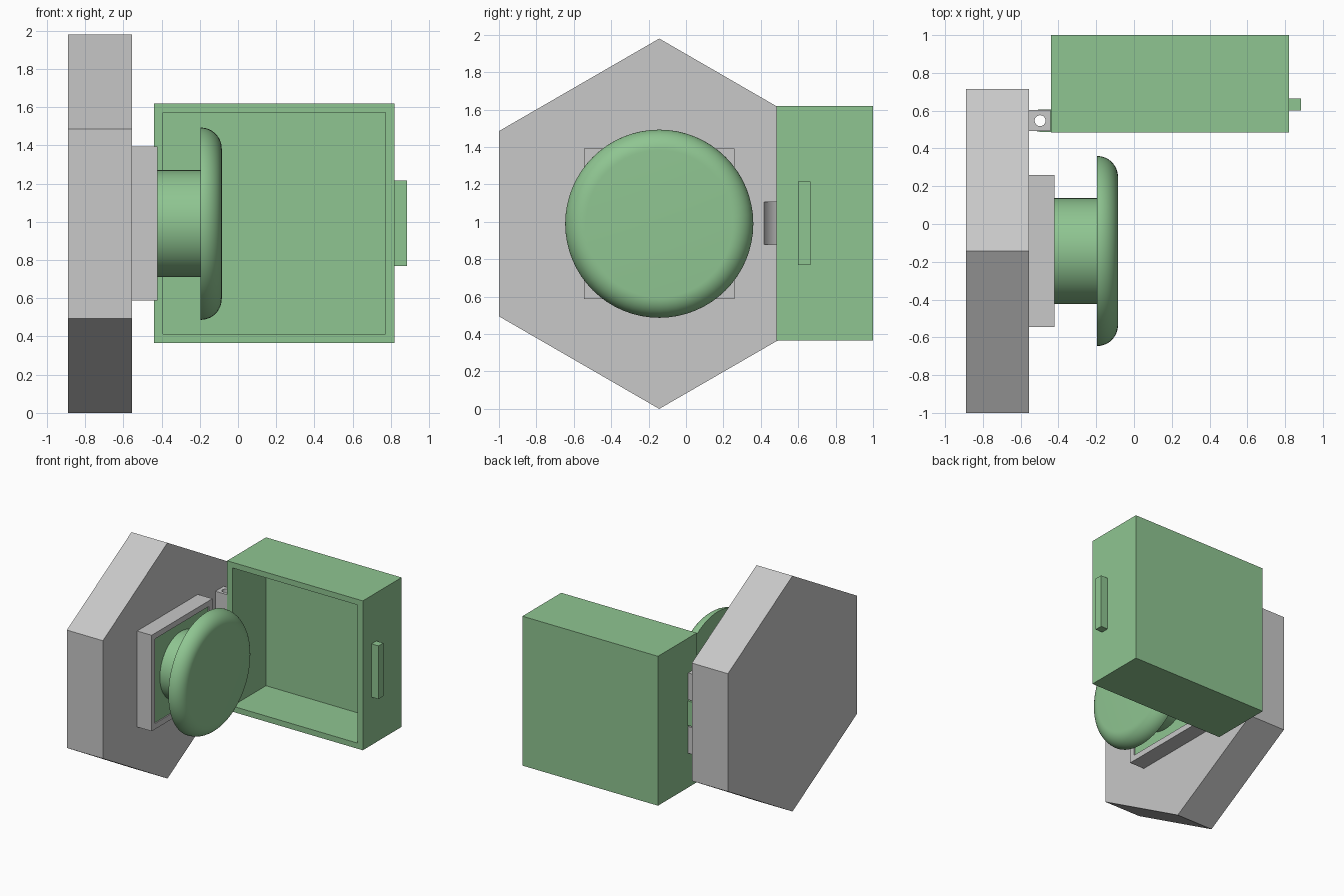
import bpy, bmesh, math
from mathutils import Vector, Matrix

if "Cube" in bpy.data.objects:
    bpy.data.objects.remove(bpy.data.objects["Cube"], do_unlink=True)


def material(name, rgb):
    m = bpy.data.materials.new(name)
    m.use_nodes = True
    m.diffuse_color = (*rgb, 1)
    m.node_tree.nodes["Principled BSDF"].inputs["Base Color"].default_value = (*rgb, 1)
    return m


GREY = material("light grey", (0.58, 0.58, 0.58))
GREEN = material("soft green", (0.275, 0.56, 0.285))
CY, CZ = -0.143, 0.99          # axis of the button and base
HX, HY = -0.497, 0.547         # hinge axis


def finish(bm, name, *mats):
    bmesh.ops.recalc_face_normals(bm, faces=bm.faces)
    me = bpy.data.meshes.new(name)
    bm.to_mesh(me)
    bm.free()
    ob = bpy.data.objects.new(name, me)
    bpy.context.collection.objects.link(ob)
    for m in mats:
        me.materials.append(m)
    return ob


def select(ob):
    bpy.ops.object.select_all(action='DESELECT')
    bpy.context.view_layer.objects.active = ob
    ob.select_set(True)


def smooth(ob):
    select(ob)
    bpy.ops.object.shade_smooth_by_angle(angle=math.radians(35))


def block(lo, hi):
    lo, hi = Vector(lo), Vector(hi)
    bm = bmesh.new()
    mat = Matrix.Translation((lo + hi) / 2) @ Matrix.Diagonal((*(hi - lo), 1))
    bmesh.ops.create_cube(bm, size=1, matrix=mat)
    return bm


def hollow(bm, direction, border, depth, floor_mat=0):
    """Inset the face that looks along direction and push it inwards."""
    d = Vector(direction)
    bm.normal_update()
    face = max(bm.faces, key=lambda f: f.normal.dot(d))
    bmesh.ops.inset_region(bm, faces=[face], thickness=border)
    floor = bmesh.ops.extrude_discrete_faces(bm, faces=[face])["faces"][0]
    bmesh.ops.translate(bm, verts=floor.verts, vec=-d * depth)
    floor.material_index = floor_mat


def prism(points, axis):
    """Extrude a closed polygon of 3D points along axis."""
    bm = bmesh.new()
    face = bm.faces.new([bm.verts.new(p) for p in points])
    new = bmesh.ops.extrude_face_region(bm, geom=[face])["geom"]
    bmesh.ops.translate(bm, vec=axis, verts=[v for v in new if isinstance(v, bmesh.types.BMVert)])
    return bm


def lathe(name, profile, mat):
    """Spin (x, radius) points around the button axis."""
    bm = bmesh.new()
    vs = [bm.verts.new((x, CY, CZ + r)) for x, r in profile]
    es = [bm.edges.new(pair) for pair in zip(vs, vs[1:])]
    bmesh.ops.spin(bm, geom=vs + es, cent=(0, CY, CZ), axis=(1, 0, 0),
                   angle=math.tau, steps=64)
    bmesh.ops.remove_doubles(bm, verts=bm.verts, dist=1e-4)
    ob = finish(bm, name, mat)
    smooth(ob)
    return ob


def cut_cylinder(ob, radius, z0, z1):
    """Cut a round hole on the hinge axis."""
    bm = bmesh.new()
    bmesh.ops.create_cone(bm, cap_ends=True, segments=32, radius1=radius, radius2=radius,
                          depth=z1 - z0, matrix=Matrix.Translation((HX, HY, (z0 + z1) / 2)))
    cutter = finish(bm, "hinge_cutter", ob.data.materials[0])
    cutter.hide_render = True
    mod = ob.modifiers.new("cut", 'BOOLEAN')
    mod.operation, mod.solver, mod.object = 'DIFFERENCE', 'EXACT', cutter
    select(ob)
    bpy.ops.object.modifier_apply(modifier=mod.name)
    bpy.data.objects.remove(cutter, do_unlink=True)
    smooth(ob)


# Hexagonal base with clearance for the middle hinge knuckle
hexagon = [(-0.89, CY + 0.99 * math.sin(i * math.pi / 3), CZ + 0.99 * math.cos(i * math.pi / 3))
           for i in range(6)]
base = finish(prism(hexagon, (0.335, 0, 0)), "hexagon_base", GREY)
cut_cylinder(base, 0.142, 0.88, 1.105)

# Square mount with a green panel set into it
bm = block((-0.555, CY - 0.403, CZ - 0.403), (-0.42, CY + 0.403, CZ + 0.403))
hollow(bm, (1, 0, 0), 0.067, 0.01, 1)
finish(bm, "square_mount", GREY, GREEN)

# Push button: stem and rounded cap
lathe("button_stem", [(-0.43, 0), (-0.43, 0.28), (-0.19, 0.28), (-0.19, 0)], GREEN)
R = 0.11
arc = [(-0.195 + R * math.sin(a), 0.503 - R + R * math.cos(a))
       for a in (i * math.pi / 24 for i in range(13))]
lathe("button_cap", [(-0.195, 0)] + arc + [(-0.085, 0)], GREEN)

# Open cover box and its grip
bm = block((-0.44, 0.485, 0.365), (0.82, 1.0, 1.62))
hollow(bm, (0, -1, 0), 0.067, 0.447)
finish(bm, "cover_box", GREEN)
finish(block((0.82, 0.6, 0.768), (0.885, 0.665, 1.215)), "cover_grip", GREEN)

# Fixed hinge knuckles above and below
for name, z0, z1 in (("lower_knuckle", 0.655, 0.88), ("upper_knuckle", 1.105, 1.33)):
    knuckle = finish(block((-0.555, 0.493, z0), (-0.443, 0.604, z1)), name, GREY)
    cut_cylinder(knuckle, 0.029, z0 - 0.1, z1 + 0.1)

# Rounded middle knuckle on the cover
r = 0.059
outline = [(HX - r * math.sin(a), HY + r * math.cos(a), 0.89)
           for a in (i * math.pi / 16 for i in range(17))]
outline += [(-0.44, HY - r, 0.89), (-0.44, HY + r, 0.89)]
middle = finish(prism(outline, (0, 0, 0.205)), "middle_knuckle", GREEN)
cut_cylinder(middle, 0.029, 0.8, 1.2)
